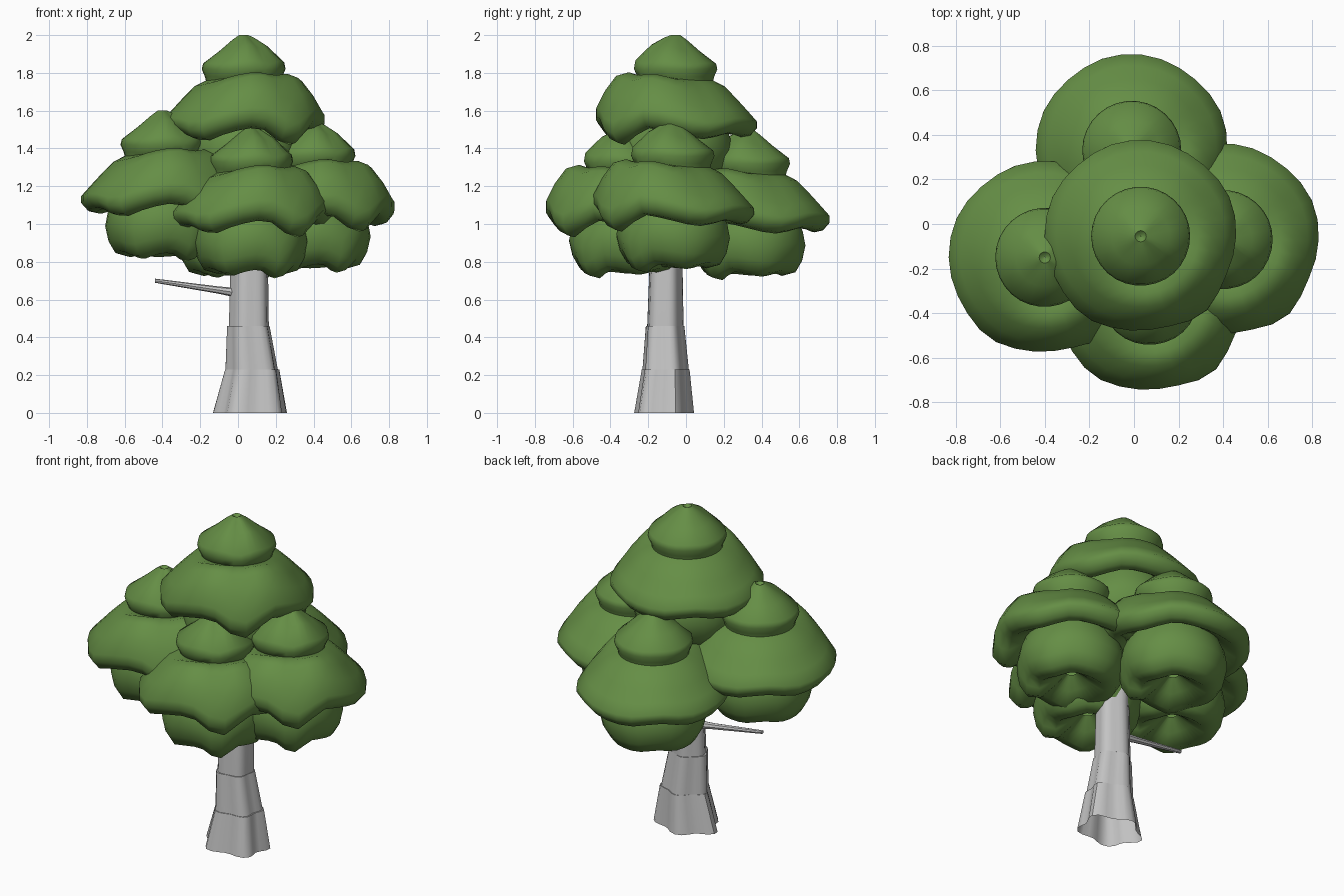
import bpy, bmesh, math
from mathutils import Vector

cube = bpy.data.objects.get("Cube")
if cube:
    bpy.data.objects.remove(cube, do_unlink=True)


def material(name, rgb):
    m = bpy.data.materials.new(name)
    m.use_nodes = True
    m.diffuse_color = (*rgb, 1)
    m.node_tree.nodes["Principled BSDF"].inputs["Base Color"].default_value = (*rgb, 1)
    return m


LEAF = material("leaf green", (0.13, 0.27, 0.06))
BARK = material("bark grey", (0.55, 0.55, 0.55))


def loft(name, rings, mat, angle, cap=False):
    """Skin a list of closed rings of points into one object."""
    bm = bmesh.new()
    loops = [[bm.verts.new(p) for p in ring] for ring in rings]
    for a, b in zip(loops, loops[1:]):
        n = len(a)
        for i in range(n):
            j = (i + 1) % n
            bm.faces.new((a[i], a[j], b[j], b[i]))
    if cap:
        bm.faces.new(loops[0][::-1])
        bm.faces.new(loops[-1])
    me = bpy.data.meshes.new(name)
    bm.to_mesh(me)
    bm.free()
    ob = bpy.data.objects.new(name, me)
    bpy.context.collection.objects.link(ob)
    me.materials.append(mat)
    bpy.ops.object.select_all(action='DESELECT')
    ob.select_set(True)
    bpy.context.view_layer.objects.active = ob
    bpy.ops.object.shade_smooth_by_angle(angle=math.radians(angle))
    return ob


# Foliage profile from the hollow underside up: radius, drop from the top, fold depth, front lift
PROFILE = [
    (0.03, -0.66, 0, 0), (0.10, -0.72, .3, 0), (0.18, -0.77, .5, 0), (0.25, -0.75, .6, 0),
    (0.285, -0.69, .6, 0), (0.303, -0.61, .5, 0), (0.29, -0.54, .4, 0), (0.265, -0.48, .4, 0),
    (0.35, -0.535, 1, .01), (0.395, -0.525, 1, .01), (0.43, -0.485, 1, .02), (0.43, -0.45, .9, .04),
    (0.38, -0.395, .6, .09), (0.32, -0.33, .4, .11), (0.26, -0.27, .2, .07), (0.20, -0.24, 0, .02),
    (0.205, -0.22, .1, 0), (0.222, -0.18, .1, 0), (0.215, -0.15, .2, .01), (0.13, -0.085, .2, .03),
    (0.06, -0.025, .1, .01), (0.025, 0, 0, 0), (0.012, -0.012, 0, 0), (0.001, -0.015, 0, 0),
]
SEGMENTS = 30


def foliage(name, x, y, top):
    rings = []
    for r, drop, fold, lift in PROFILE:
        ring = []
        for i in range(SEGMENTS):
            a = math.tau * i / SEGMENTS
            # folds are deep on the front left and shallow on the back
            front = max(0, math.cos(a + math.radians(60)))
            depth = fold * (0.25 + 0.75 * front)
            wave = math.cos(5 * (a + math.radians(87))) + 0.3 * math.sin(9 * a)
            rr = r * (1 - 0.03 * depth * wave)
            z = top + drop + lift * front + 0.045 * depth * wave
            ring.append((x + rr * math.cos(a), y + rr * math.sin(a), z))
        rings.append(ring)
    return loft(name, rings, LEAF, 60)


foliage("crown_foliage", 0.03, -0.055, 2.0)
foliage("right_foliage", -0.40, -0.15, 1.60)
foliage("left_foliage", 0.40, -0.07, 1.54)
foliage("back_foliage", -0.01, 0.33, 1.50)
foliage("front_foliage", 0.07, -0.32, 1.51)

# Trunk: flared, fluted, open at the base, with a small ledge at each joint
TRUNK = [  # height, centre x, centre y, half width, half depth, fluting
    (0, 0.07, -0.122, 0.208, 0.166, .15), (0.23, 0.08, -0.112, 0.152, 0.132, .12),
    (0.23, 0.077, -0.112, 0.147, 0.128, .12), (0.46, 0.058, -0.114, 0.118, 0.106, .09),
    (0.46, 0.06, -0.112, 0.11, 0.1, .07), (0.80, 0.062, -0.108, 0.103, 0.09, .07),
    (1.40, 0.05, -0.08, 0.07, 0.07, .05),
]
rings = []
for z, cx, cy, w, d, flute in TRUNK:
    ring = []
    for i in range(30):
        a = math.tau * i / 30
        k = 1 - flute * (1 - math.cos(5 * (a + math.radians(45)))) * 0.8
        ring.append((cx + w * k * math.cos(a), cy + d * k * math.sin(a), z))
    rings.append(ring)
loft("trunk", rings, BARK, 40)

# Bare side branch
start, end = Vector((0.0, -0.11, 0.635)), Vector((-0.44, -0.12, 0.70))
rings = []
for t, rad in ((0, 0.026), (0.25, 0.019), (1, 0.011)):
    c = start.lerp(end, t)
    rings.append([c + Vector((0, -rad * math.cos(math.tau * i / 8), rad * math.sin(math.tau * i / 8)))
                  for i in range(8)])
loft("side_branch", rings, BARK, 40, cap=True)
